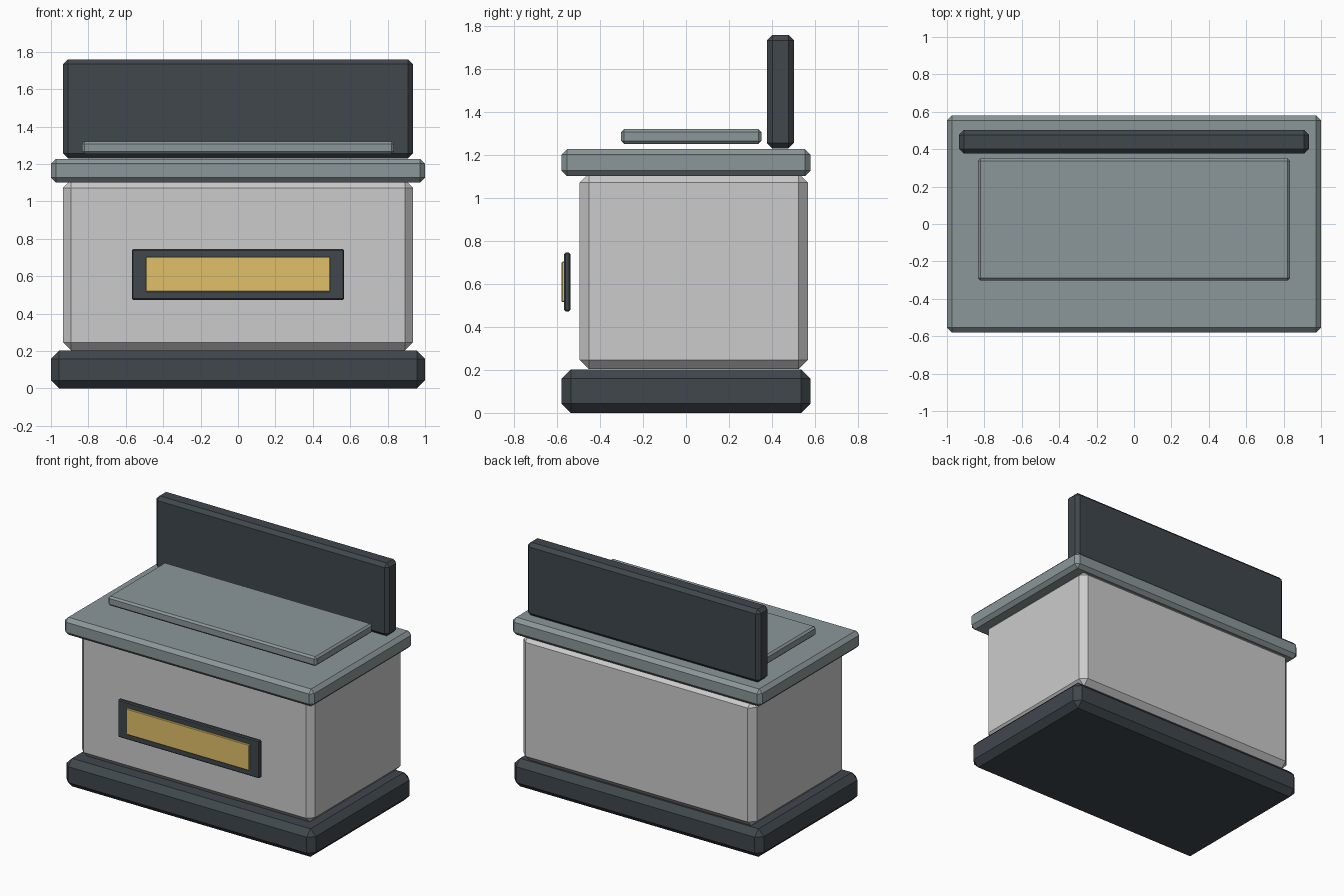
import bpy

if "Cube" in bpy.data.objects:
    bpy.data.objects.remove(bpy.data.objects["Cube"])


def material(name, rgb):
    m = bpy.data.materials.new(name)
    m.diffuse_color = (*rgb, 1.0)
    m.use_nodes = True
    m.node_tree.nodes["Principled BSDF"].inputs["Base Color"].default_value = m.diffuse_color
    return m


def chamfered_box(name, x, y, z, bevel, mat=None):
    """Box spanning the given (min, max) ranges with single-segment chamfers."""
    spans = (x, y, z)
    centre = [(a + b) / 2 for a, b in spans]
    bpy.ops.mesh.primitive_cube_add(size=1, location=centre)
    ob = bpy.context.object
    ob.name = name
    ob.scale = [b - a for a, b in spans]
    bpy.ops.object.transform_apply(location=False, rotation=False, scale=True)
    mod = ob.modifiers.new("chamfer", 'BEVEL')
    mod.width = bevel
    mod.segments = 1
    mod.limit_method = 'NONE'
    if mat:
        ob.data.materials.append(mat)
    return ob


dark = material("dark_slate", (0.05, 0.063, 0.073))
steel = material("grey_green", (0.26, 0.31, 0.32))
gold = material("yellow", (0.75, 0.53, 0.14))

# Plinth, cabinet and worktop
chamfered_box("base_plinth", (-1, 1), (-0.58, 0.58), (0, 0.203), 0.044, dark)
chamfered_box("cabinet_body", (-0.935, 0.935), (-0.495, 0.567), (0.204, 1.116), 0.043)
chamfered_box("counter_top", (-1, 1), (-0.58, 0.58), (1.102, 1.228), 0.026, steel)

# Raised plate and upright panel on the worktop
chamfered_box("top_plate", (-0.835, 0.835), (-0.302, 0.351), (1.253, 1.321), 0.013, steel)
chamfered_box("back_panel", (-0.935, 0.935), (0.377, 0.502), (1.231, 1.76), 0.025, dark)

# Front display window
chamfered_box("window_frame", (-0.568, 0.568), (-0.567, -0.537), (0.473, 0.746), 0.007, dark)
chamfered_box("window_pane", (-0.492, 0.492), (-0.579, -0.555), (0.516, 0.704), 0.004, gold)
